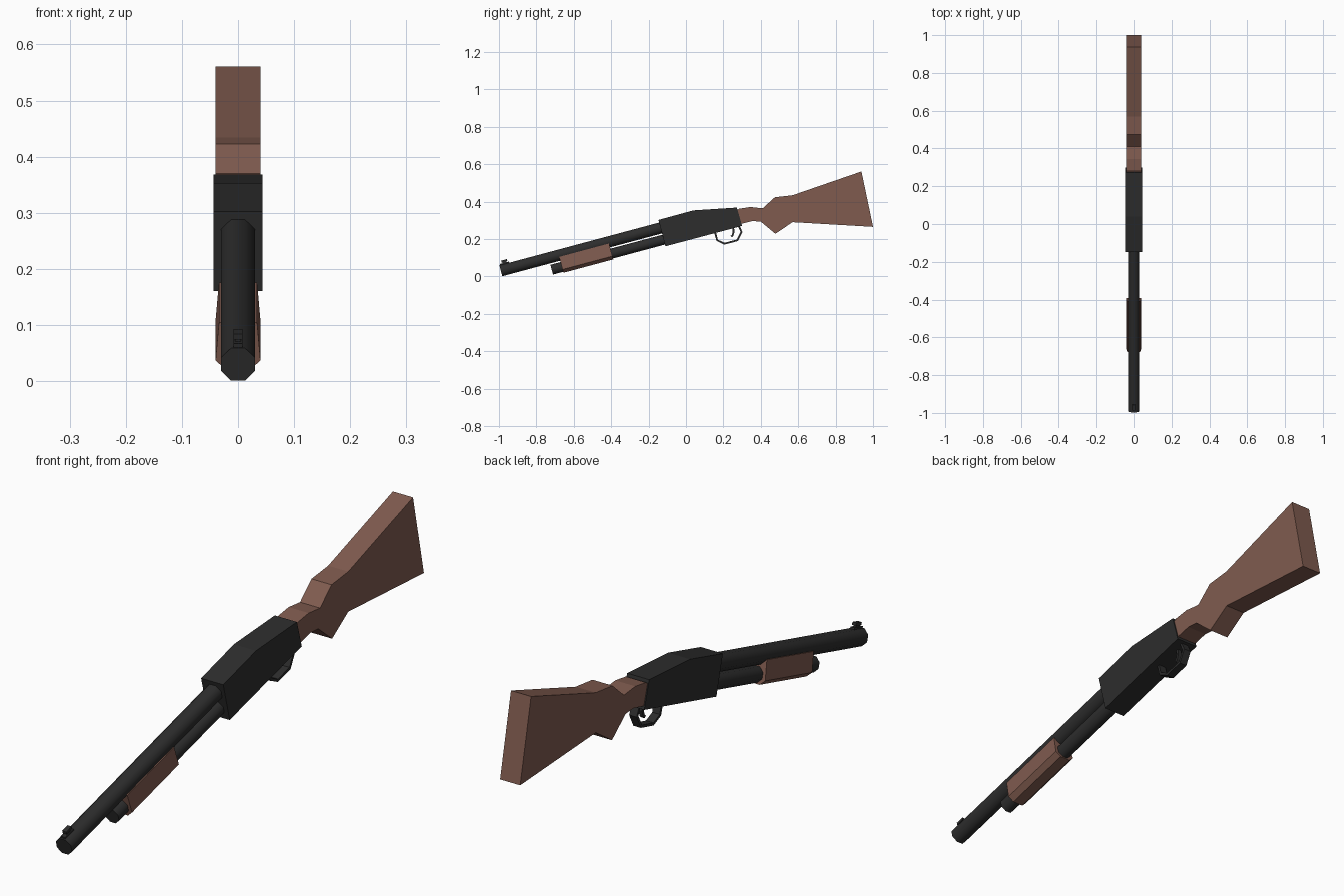
import bpy, bmesh, math
from mathutils import Vector

if "Cube" in bpy.data.objects:
    bpy.data.objects.remove(bpy.data.objects["Cube"])

TILT = math.radians(15)                                   # the barrel rises towards the back
AXIS = Vector((0, math.cos(TILT), math.sin(TILT)))
UP = Vector((0, -math.sin(TILT), math.cos(TILT)))
SIDE = Vector((1, 0, 0))


def material(name, color):
    m = bpy.data.materials.new(name)
    m.diffuse_color = (*color, 1)
    m.use_nodes = True
    m.node_tree.nodes["Principled BSDF"].inputs["Base Color"].default_value = m.diffuse_color
    return m


METAL = material("dark_metal", (0.026, 0.026, 0.026))
WOOD = material("brown_wood", (0.215, 0.105, 0.078))


def extrude(name, loop, offset, mat):
    """Close a planar loop and extrude it along offset."""
    bm = bmesh.new()
    face = bm.faces.new([bm.verts.new(p) for p in loop])
    out = bmesh.ops.extrude_face_region(bm, geom=[face], use_keep_orig=True)
    verts = [g for g in out["geom"] if isinstance(g, bmesh.types.BMVert)]
    bmesh.ops.translate(bm, verts=verts, vec=offset)
    bmesh.ops.recalc_face_normals(bm, faces=bm.faces)
    me = bpy.data.meshes.new(name)
    bm.to_mesh(me)
    bm.free()
    me.materials.append(mat)
    ob = bpy.data.objects.new(name, me)
    bpy.context.collection.objects.link(ob)
    return ob


def plate(name, profile, half, mat):
    """Side profile in (y, z), given thickness across x."""
    return extrude(name, [(-half, y, z) for y, z in profile], (2 * half, 0, 0), mat)


def bar(name, section, y, z, length, mat):
    """Cross-section in (x, up), run along the tilted axis from (y, z)."""
    start = Vector((0, y, z))
    return extrude(name, [start + SIDE * a + UP * b for a, b in section], AXIS * length, mat)


def tube(name, apothem, y, z, length):
    r = apothem / math.cos(math.pi / 8)
    ring = [(r * math.cos((k + 0.5) * math.pi / 4), r * math.sin((k + 0.5) * math.pi / 4))
            for k in range(8)]
    ob = bar(name, ring, y, z, length, METAL)
    bpy.context.view_layer.objects.active = ob
    ob.select_set(True)
    bpy.ops.object.shade_smooth_by_angle(angle=math.radians(50))
    ob.select_set(False)
    return ob


def ribbon(name, path, thick, half, mat):
    """Flat strip following a (y, z) path, thickened to the left of travel."""
    pts = [Vector(p) for p in path]
    inner = []
    for i, p in enumerate(pts):
        a = (p - pts[max(i - 1, 0)])
        b = (pts[min(i + 1, len(pts) - 1)] - p)
        d = ((a.normalized() if a.length else a) + (b.normalized() if b.length else b)).normalized()
        inner.append(p + Vector((-d.y, d.x)) * thick)
    return plate(name, pts + inner[::-1], half, mat)


# Barrel and magazine tube
tube("barrel", 0.030, -0.990, 0.030, 0.90)
tube("magazine_tube", 0.027, -0.718, 0.036, 0.64)

# Sliding fore-end: flared sides with a chamfered belly
right = [(0.021, -0.045), (0.040, -0.027), (0.034, 0.043)]
bar("fore_end", right + [(-x, u) for x, u in right[::-1]], -0.667, 0.063, 0.276, WOOD)

# Receiver
plate("receiver", [(-0.147, 0.302), (0.04, 0.353), (0.272, 0.368),
                   (0.300, 0.270), (-0.110, 0.161)], 0.044, METAL)

# Shoulder stock
plate("stock", [(0.270, 0.352), (0.285, 0.362), (0.345, 0.371), (0.410, 0.364), (0.475, 0.423),
                (0.570, 0.434), (0.938, 0.561), (1.0, 0.265), (0.570, 0.290),
                (0.478, 0.228), (0.400, 0.293), (0.355, 0.296), (0.290, 0.280)], 0.040, WOOD)

# Trigger guard and trigger
ribbon("trigger_guard", [(0.150, 0.236), (0.163, 0.190), (0.205, 0.170), (0.278, 0.189),
                         (0.302, 0.237), (0.284, 0.278)], 0.010, 0.015, METAL)
ribbon("trigger", [(0.245, 0.209), (0.254, 0.218), (0.260, 0.240), (0.255, 0.275)],
       0.010, 0.007, METAL)

# Front sight: base block with a bead on top
def block(half, low, high):
    return [(-half, low), (half, low), (half, high), (-half, high)]


bar("sight_base", block(0.008, 0.025, 0.037), -0.985, 0.031, 0.050, METAL)
bar("sight_post", block(0.005, 0.035, 0.044), -0.970, 0.035, 0.022, METAL)
bar("sight_bead", block(0.008, 0.042, 0.052), -0.975, 0.034, 0.032, METAL)
